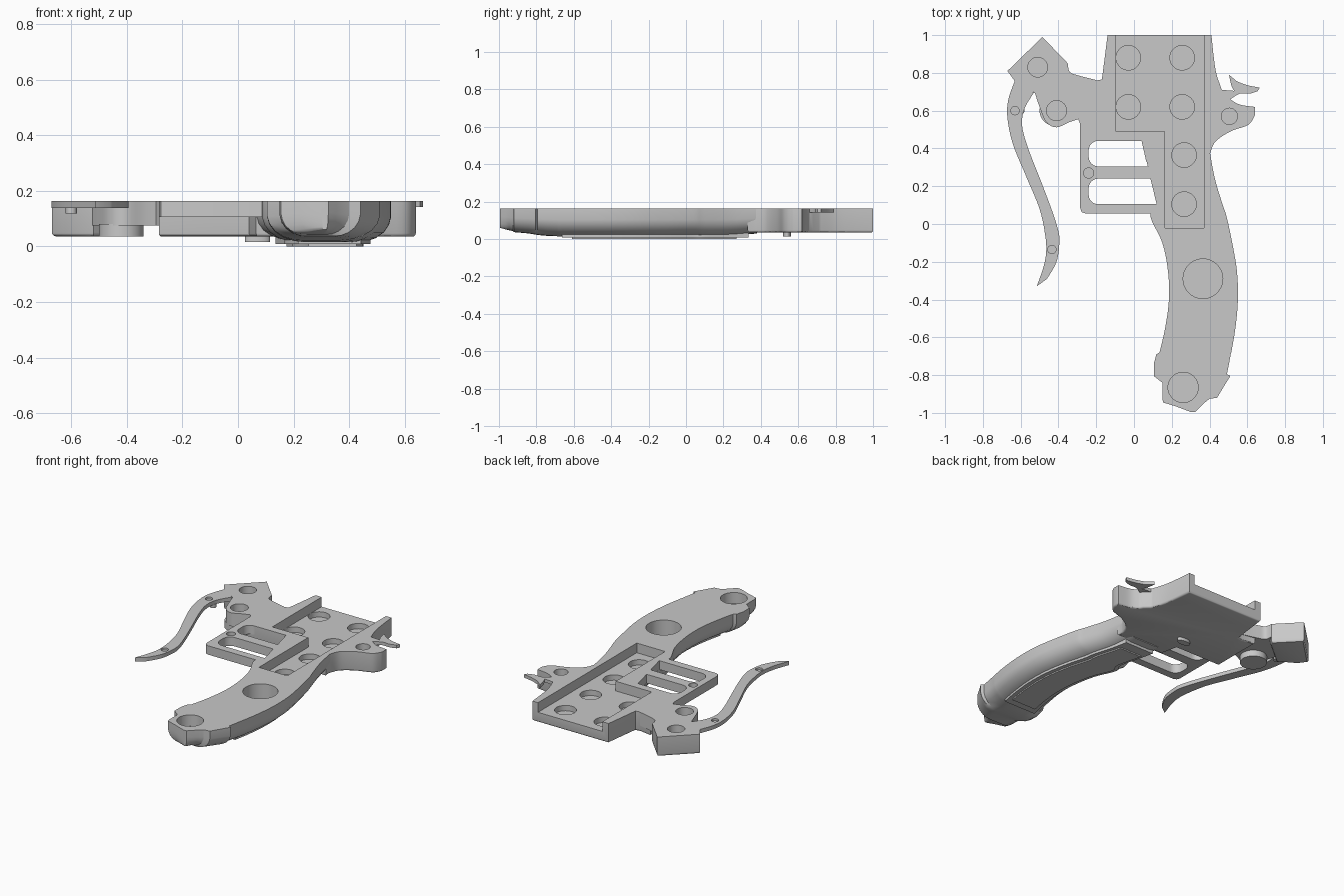
import bpy, bmesh, math
from mathutils import Vector

cube = bpy.data.objects.get("Cube")
if cube:
    bpy.data.objects.remove(cube, do_unlink=True)

TOP, BASE = 0.163, 0.035

grey = bpy.data.materials.new("plain_grey")
grey.use_nodes = True
grey.diffuse_color = (0.58, 0.58, 0.58, 1)
grey.node_tree.nodes["Principled BSDF"].inputs["Base Color"].default_value = (0.58, 0.58, 0.58, 1)


def spline(points, steps=5):
    """Smooth open run through points of any dimension."""
    p = [Vector(q) for q in points]
    p = [p[0]] + p + [p[-1]]
    out = []
    for a, b, c, d in zip(p, p[1:], p[2:], p[3:]):
        for i in range(steps):
            t = i / steps
            out.append(tuple(0.5 * (2 * b + (c - a) * t + (2 * a - 5 * b + 4 * c - d) * t * t
                                    + (3 * b - a - 3 * c + d) * t ** 3)))
    return out + [tuple(p[-1])]


def finish(name, bm):
    bmesh.ops.recalc_face_normals(bm, faces=bm.faces)
    mesh = bpy.data.meshes.new(name)
    bm.to_mesh(mesh)
    bm.free()
    mesh.materials.append(grey)
    obj = bpy.data.objects.new(name, mesh)
    bpy.context.collection.objects.link(obj)
    return obj


def slab(name, outline, low, high=TOP, bevel=0):
    """Flat outline extruded from low to high, with an optional rounded lower rim."""
    bm = bmesh.new()
    face = bm.faces.new([bm.verts.new((p[0], p[1], low)) for p in outline])
    rim = list(face.edges)
    extruded = bmesh.ops.extrude_face_region(bm, geom=[face], use_keep_orig=True)
    for v in extruded["geom"]:
        if isinstance(v, bmesh.types.BMVert):
            v.co.z = high
    bmesh.ops.recalc_face_normals(bm, faces=bm.faces)
    if bevel:
        bmesh.ops.bevel(bm, geom=rim, offset=bevel, segments=3, profile=0.5,
                        affect='EDGES', clamp_overlap=True)
    return finish(name, bm)


def disc(name, x, y, r, low, high=TOP, ry=None):
    ring = [2 * math.pi * i / 40 for i in range(40)]
    return slab(name, [(x + r * math.cos(a), y + (ry or r) * math.sin(a)) for a in ring], low, high)


def loft(name, stations, profile, high=TOP):
    """Skin cross-sections (y, left, right, floor) running along y."""
    bm = bmesh.new()
    full = profile + [(1 - u, v) for u, v in reversed(profile)]
    rings = [[bm.verts.new((l + (r - l) * u, y, f + (high - f) * v)) for u, v in full]
             for y, l, r, f in stations]
    n = len(full)
    for a, b in zip(rings, rings[1:]):
        for i in range(n):
            j = (i + 1) % n
            bm.faces.new((a[i], a[j], b[j], b[i]))
    bm.faces.new(rings[0])
    bm.faces.new(rings[-1])
    return finish(name, bm)


def cut(obj, cutters):
    """Subtract the cutters and bake the result."""
    for c in cutters:
        mod = obj.modifiers.new("cut", 'BOOLEAN')
        mod.operation, mod.solver, mod.object = 'DIFFERENCE', 'EXACT', c
    bpy.context.view_layer.update()
    graph = bpy.context.evaluated_depsgraph_get()
    mesh = bpy.data.meshes.new_from_object(obj.evaluated_get(graph))
    obj.modifiers.clear()
    obj.data = mesh


def hole(x, y, r, low):
    return disc("hole_cutter", x, y, r, low, 0.3)


# Frame with the rear lug on its right edge
frame = slab("frame", [(-0.14, 1), (0.41, 1)]
             + spline([(0.42, 0.9), (0.435, 0.8), (0.465, 0.71)])
             + [(0.5, 0.68)] + spline([(0.51, 0.66), (0.56, 0.632), (0.64, 0.62)])
             + spline([(0.64, 0.575), (0.605, 0.525), (0.51, 0.49), (0.43, 0.435), (0.402, 0.37)])
             + [(0.405, 0.33), (0.065, 0.33), (0.04, 0.44), (-0.285, 0.44), (-0.285, 0.775),
                (-0.2, 0.76), (-0.17, 0.765), (-0.155, 0.88)], BASE, bevel=0.012)

# Grip with rounded underside and stepped butt
handle = spline([(0.38, 0.055, 0.402, 0.03), (0.24, 0.09, 0.428, 0.018), (0.1, 0.12, 0.47, 0.015),
                 (0.04, 0.087, 0.49, 0.015), (-0.1, 0.15, 0.52, 0.015), (-0.25, 0.18, 0.545, 0.015),
                 (-0.4, 0.185, 0.55, 0.015), (-0.55, 0.165, 0.537, 0.015),
                 (-0.68, 0.135, 0.515, 0.015)])
butt = [(-0.69, 0.118, 0.512, 0.015), (-0.74, 0.105, 0.503, 0.017), (-0.795, 0.105, 0.492, 0.022),
        (-0.805, 0.105, 0.51, 0.024), (-0.84, 0.15, 0.488, 0.03), (-0.92, 0.15, 0.44, 0.037),
        (-0.925, 0.15, 0.4, 0.043), (-0.945, 0.155, 0.375, 0.047), (-0.965, 0.22, 0.355, 0.052),
        (-0.995, 0.3, 0.325, 0.06)]
grip = loft("grip", handle + butt,
            [(0, 1), (0, 0.6), (0.02, 0.42), (0.07, 0.24), (0.15, 0.1), (0.24, 0.02), (0.32, 0)])

# Raised side panels under the grip
for name, inset, floor, front, back in (("outer_panel", 0.2, 0.008, 0.36, -0.68),
                                        ("inner_panel", 0.27, 0.0, 0.3, -0.62)):
    loft(name, [(y, l + (r - l) * inset, r - (r - l) * inset, floor)
                for y, l, r, f in handle if back < y < front], [(0, 1), (0, 0)], 0.04)

# Guard with two rounded slots
guard = slab("guard", [(-0.285, 0.47), (-0.285, 0.085), (-0.277, 0.063), (-0.255, 0.055),
                       (0.1, 0.055), (0.14, 0.1), (0.1, 0.3), (0.06, 0.47)], 0.105)


def slot(low, high, right_low, right_high):
    left, r = -0.24, 0.05
    corner = [math.pi / 2 * i / 6 for i in range(7)]
    pts = [(left + r - r * math.sin(a), high - r + r * math.cos(a)) for a in corner]
    pts += [(left + r - r * math.cos(a), low + r - r * math.sin(a)) for a in corner]
    return slab("slot_cutter", pts + [(right_low, low), (right_high, high)], 0.0, 0.3)


# Front linkage: block, link and boss
block = slab("front_block", [(-0.67, 0.81), (-0.485, 0.99), (-0.35, 0.85), (-0.365, 0.82),
                             (-0.52, 0.69), (-0.63, 0.755)], BASE, bevel=0.015)
link = slab("link", spline([(-0.35, 0.85), (-0.34, 0.805), (-0.29, 0.785), (-0.2, 0.762)])
            + [(-0.2, 0.56), (-0.285, 0.53)]
            + spline([(-0.295, 0.555), (-0.34, 0.54), (-0.41, 0.512), (-0.465, 0.54),
                      (-0.5, 0.62), (-0.525, 0.695)]), 0.075)
disc("link_boss", -0.42, 0.6, 0.08, BASE, 0.08)

# Long curved lever
lever = slab("lever", spline([(-0.63, 0.76), (-0.665, 0.66), (-0.67, 0.56), (-0.64, 0.42),
                              (-0.57, 0.25), (-0.5, 0.08), (-0.47, -0.06), (-0.465, -0.15),
                              (-0.48, -0.23), (-0.515, -0.33)])
             + spline([(-0.46, -0.29), (-0.41, -0.2), (-0.395, -0.1), (-0.4, -0.04), (-0.43, 0.06),
                       (-0.49, 0.22), (-0.56, 0.4), (-0.592, 0.52), (-0.58, 0.61),
                       (-0.53, 0.695)]), 0.138)
disc("lever_peg", -0.6, 0.6, 0.02, 0.118, 0.14)

# Small rear spur
slab("rear_spur", [(0.45, 0.69), (0.465, 0.71)]
     + spline([(0.53, 0.705), (0.515, 0.735), (0.503, 0.79)])
     + spline([(0.545, 0.755), (0.6, 0.735), (0.665, 0.722)])
     + spline([(0.655, 0.703), (0.61, 0.69), (0.56, 0.69), (0.51, 0.66)]), 0.142)

# Button on the underside
disc("underside_button", 0.07, 0.54, 0.045, 0.015, 0.05, ry=0.022)

# Recessed tray and round pockets
tray = slab("tray_cutter", [(-0.095, 1.1), (0.37, 1.1), (0.37, -0.02), (0.165, -0.02),
                            (0.165, 0.49), (-0.095, 0.49)], 0.1, 0.3)
wells = [hole(x, y, 0.065, 0.065) for x, y in
         ((-0.03, 0.88), (0.255, 0.88), (-0.03, 0.62), (0.255, 0.62), (0.265, 0.365), (0.265, 0.105))]
cut(frame, [tray] + wells + [hole(0.505, 0.57, 0.043, 0.1)])
cut(grip, [tray] + wells[4:] + [hole(0.365, -0.29, 0.105, 0.065), hole(0.26, -0.865, 0.08, 0.09)])
cut(guard, [slot(0.305, 0.44, 0.073, 0.04), slot(0.105, 0.24, 0.12, 0.087),
            hole(-0.24, 0.27, 0.027, 0.13)])
cut(block, [hole(-0.51, 0.83, 0.052, 0.1)])
cut(link, [hole(-0.41, 0.6, 0.053, 0.1)])
cut(lever, [hole(-0.63, 0.6, 0.022, 0.15), hole(-0.435, -0.135, 0.022, 0.15)])

# Remove cutters and shade
for obj in list(bpy.context.collection.objects):
    if obj.name.split(".")[0].endswith("_cutter"):
        bpy.data.objects.remove(obj, do_unlink=True)
bpy.ops.object.select_all(action='DESELECT')
for obj in bpy.context.collection.objects:
    if obj.type == 'MESH':
        obj.select_set(True)
        bpy.context.view_layer.objects.active = obj
bpy.ops.object.shade_smooth_by_angle(angle=math.radians(30))
